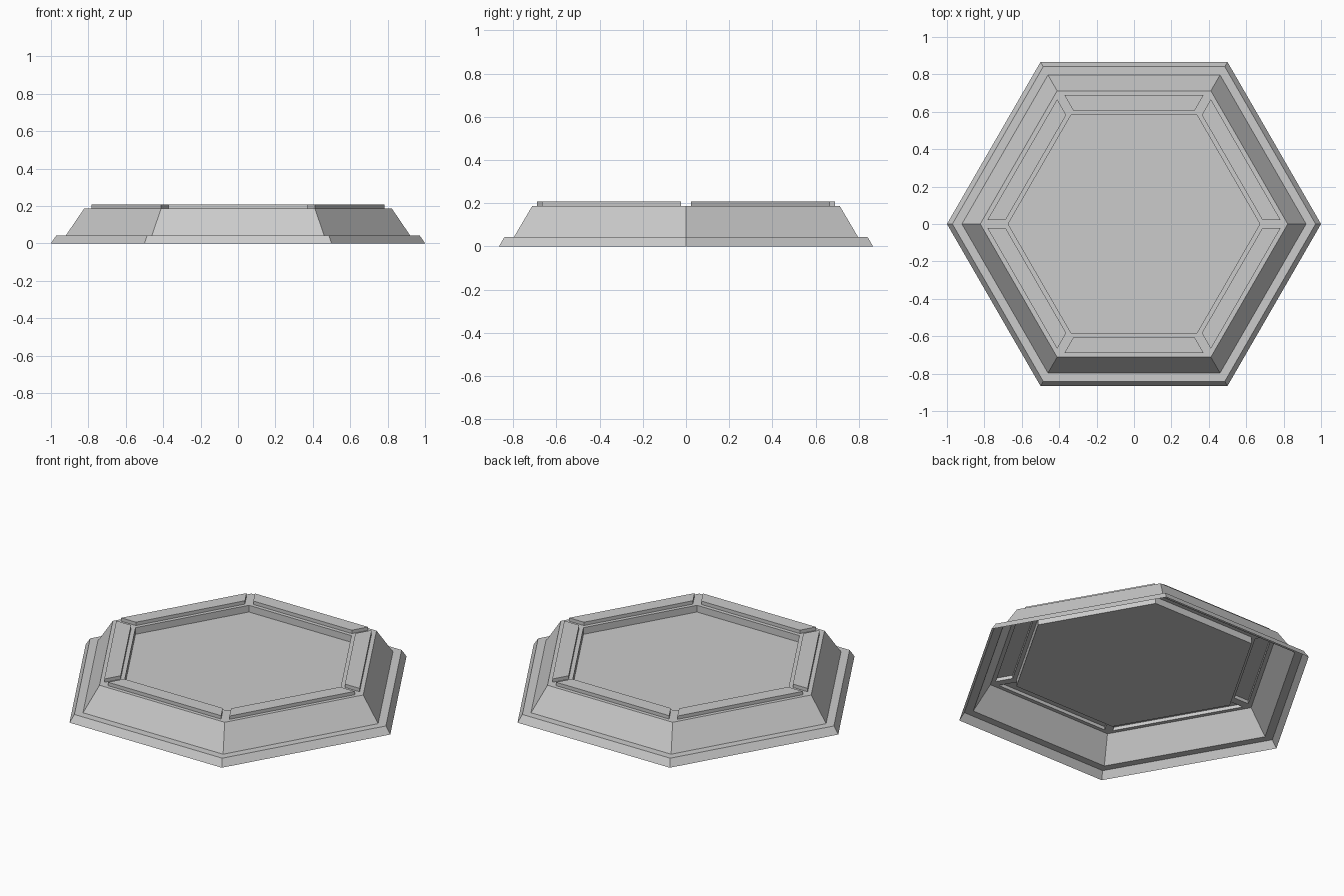
import bpy, bmesh
from math import cos, sin, pi

if "Cube" in bpy.data.objects:
    bpy.data.objects.remove(bpy.data.objects["Cube"])

SIDES = 6
# (corner radius, height) from the bottom lip, over the rim, down to the sunken floor
PROFILE = [(1.0, 0.0), (0.971, 0.043), (0.92, 0.043),
           (0.822, 0.187), (0.673, 0.187), (0.673, 0.147)]
RIM = 3            # profile segment forming the flat top rim
PANEL_GAP = 0.0225
PANEL_HEIGHT = 0.02

bm = bmesh.new()

# open-bottomed hexagonal shell
rings = [[bm.verts.new((r * cos(i * 2 * pi / SIDES), r * sin(i * 2 * pi / SIDES), z))
          for i in range(SIDES)] for r, z in PROFILE]
rim_faces = []
for k in range(len(rings) - 1):
    a, b = rings[k], rings[k + 1]
    for i in range(SIDES):
        j = (i + 1) % SIDES
        face = bm.faces.new((a[i], a[j], b[j], b[i]))
        if k == RIM:
            rim_faces.append(face)

# sunken floor
bm.faces.new(rings[-1])
bm.normal_update()

# raised panel on each side of the rim
bmesh.ops.inset_individual(bm, faces=rim_faces, thickness=PANEL_GAP, use_even_offset=True)
panels = bmesh.ops.extrude_discrete_faces(bm, faces=rim_faces)["faces"]
bmesh.ops.translate(bm, vec=(0, 0, PANEL_HEIGHT), verts=[v for f in panels for v in f.verts])

mesh = bpy.data.meshes.new("hex_platform")
bm.to_mesh(mesh)
bm.free()
platform = bpy.data.objects.new("hex_platform", mesh)
bpy.context.collection.objects.link(platform)
